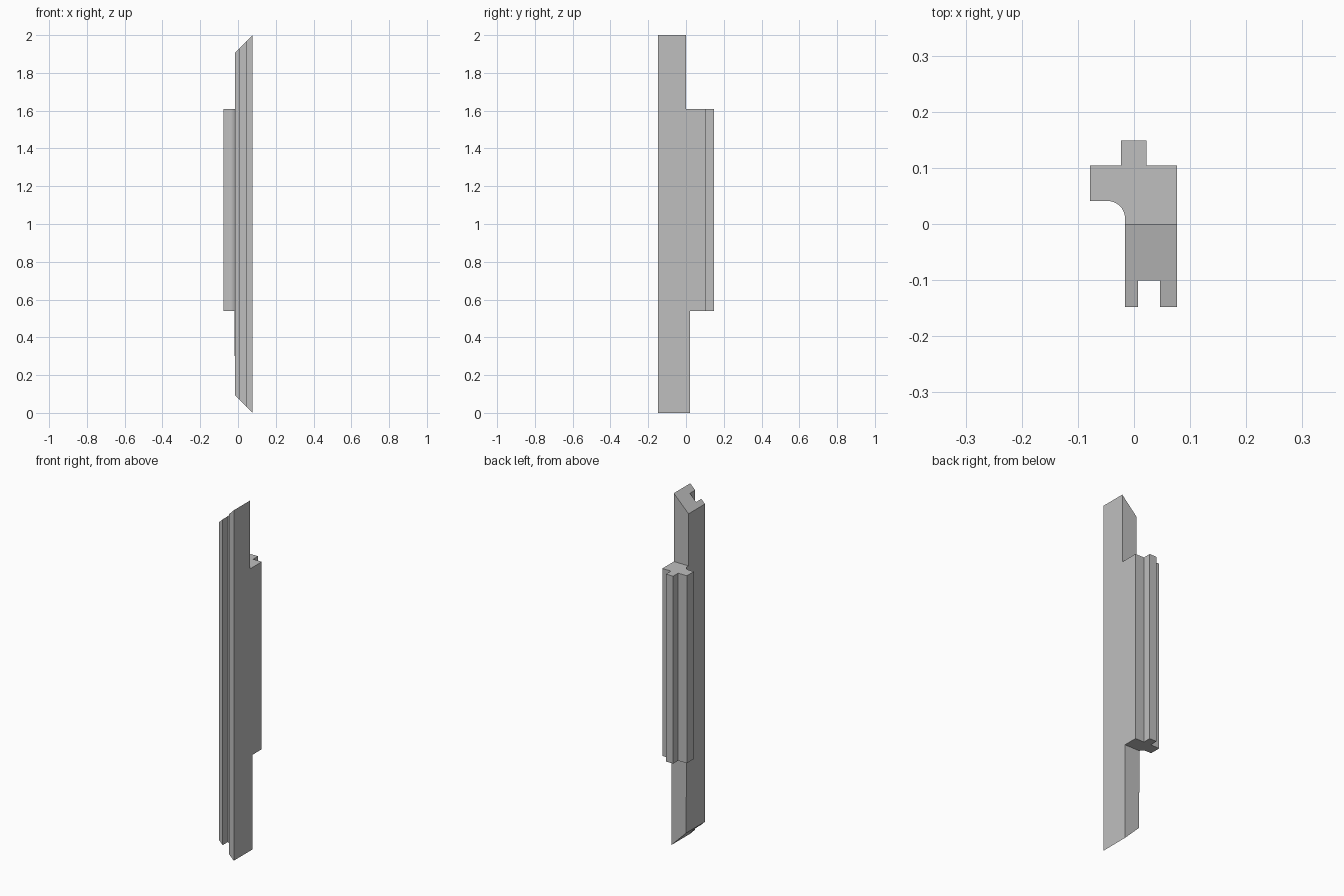
import bpy, bmesh, math
from mathutils import Vector

cube = bpy.data.objects.get("Cube")
if cube:
    bpy.data.objects.remove(cube, do_unlink=True)

grey = bpy.data.materials.new("plain_grey")
grey.use_nodes = True
colour = (0.52, 0.52, 0.52, 1)
grey.diffuse_color = colour
grey.node_tree.nodes["Principled BSDF"].inputs["Base Color"].default_value = colour

LEFT, RIGHT, FRONT, BACK = -0.016, 0.077, -0.148, 0.149
HEIGHT = 2.0


def make_object(name, bm):
    bmesh.ops.recalc_face_normals(bm, faces=bm.faces)
    mesh = bpy.data.meshes.new(name)
    bm.to_mesh(mesh)
    bm.free()
    mesh.materials.append(grey)
    obj = bpy.data.objects.new(name, mesh)
    bpy.context.collection.objects.link(obj)
    return obj


def box_cutter(name, low, high):
    bm = bmesh.new()
    bmesh.ops.create_cube(bm, size=1)
    for v in bm.verts:
        v.co = Vector([l + (c + 0.5) * (h - l) for c, l, h in zip(v.co, low, high)])
    return make_object(name, bm)


def hole_cutter(name, z):
    # Cylinder along y, running from behind the back face into the front groove
    bm = bmesh.new()
    bmesh.ops.create_cone(bm, cap_ends=True, segments=48, radius1=0.0625,
                          radius2=0.0625, depth=0.302)
    for v in bm.verts:
        x, y, h = v.co
        v.co = (x, h + 0.05, y + z)
    return make_object(name, bm)


# Cross-section with a front groove, back tongue, side flange and inner fillet
r = 0.031
fillet = [(LEFT - r + r * math.cos(a), 0.041 - r + r * math.sin(a))
          for a in (math.pi / 2 * (1 - i / 10) for i in range(11))]
section = fillet + [
    (LEFT, FRONT), (0.007, FRONT), (0.007, -0.101), (0.046, -0.101),
    (0.046, FRONT), (RIGHT, FRONT), (RIGHT, 0.104), (0.022, 0.104),
    (0.022, BACK), (-0.023, BACK), (-0.023, 0.104), (-0.078, 0.104),
    (-0.078, 0.041)]

bm = bmesh.new()
base = bm.faces.new([bm.verts.new((x, y, 0)) for x, y in section])
extruded = bmesh.ops.extrude_face_region(bm, geom=[base])["geom"]
top = [g for g in extruded if isinstance(g, bmesh.types.BMVert)]
bmesh.ops.translate(bm, verts=top, vec=(0, 0, HEIGHT))

# Mitred ends
for z, side in ((HEIGHT, 1), (0, -1)):
    cut = bmesh.ops.bisect_plane(
        bm, geom=bm.verts[:] + bm.edges[:] + bm.faces[:],
        plane_co=(RIGHT, 0, z), plane_no=(-1, 0, side), clear_outer=True)
    rim = [g for g in cut["geom_cut"] if isinstance(g, bmesh.types.BMEdge)]
    bmesh.ops.contextual_create(bm, geom=rim)
profile = make_object("mitred_profile", bm)

# End notches, side trim and round cut-outs
cutters = [
    box_cutter("upper_notch_cutter", (-0.3, 0, 1.61), (0.3, 0.3, 2.2)),
    box_cutter("lower_notch_cutter", (-0.3, 0.021, -0.2), (0.3, 0.3, 0.54)),
    box_cutter("side_trim_cutter", (-0.3, -0.3, -0.2), (LEFT, 0.3, 0.3)),
    hole_cutter("upper_hole_cutter", 1.6925),
    hole_cutter("lower_hole_cutter", 0.2775)]
for cutter in cutters:
    mod = profile.modifiers.new(cutter.name, "BOOLEAN")
    mod.operation = "DIFFERENCE"
    mod.solver = "EXACT"
    mod.object = cutter
    cutter.hide_render = True
    cutter.hide_set(True)

# Smooth the curved walls while keeping edges sharp
bpy.ops.object.select_all(action="DESELECT")
bpy.context.view_layer.objects.active = profile
profile.select_set(True)
for mod in list(profile.modifiers):
    bpy.ops.object.modifier_apply(modifier=mod.name)
for cutter in cutters:
    bpy.data.objects.remove(cutter, do_unlink=True)
bpy.ops.object.shade_smooth_by_angle(angle=math.radians(30))
